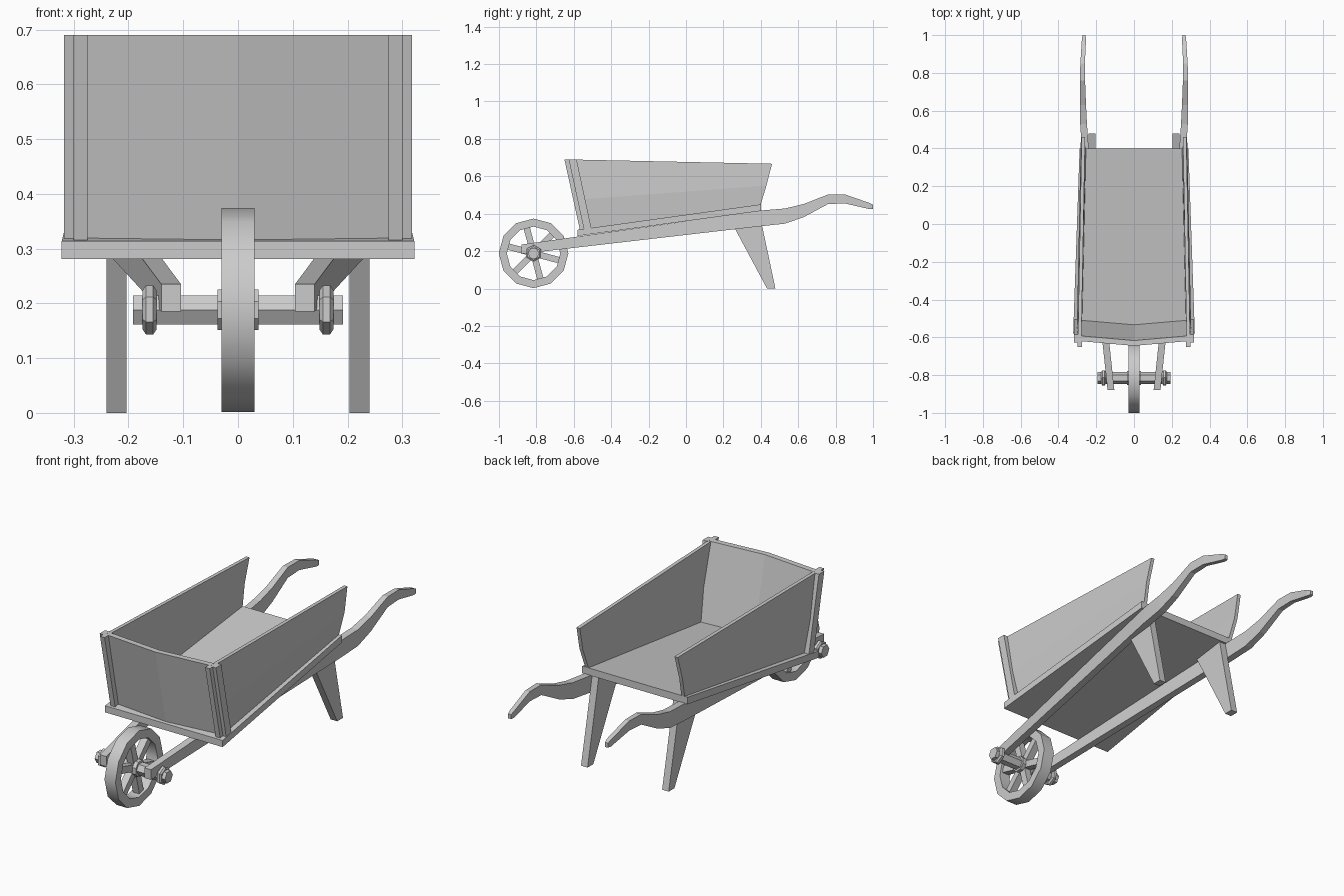
import bpy, bmesh, math
from math import sin, cos, radians, pi

if "Cube" in bpy.data.objects:
    bpy.data.objects.remove(bpy.data.objects["Cube"])

wood = bpy.data.materials.new("plain grey")
wood.diffuse_color = (0.6, 0.6, 0.6, 1)
wood.use_nodes = True
wood.node_tree.nodes["Principled BSDF"].inputs["Base Color"].default_value = wood.diffuse_color


def loft(name, rings, closed=False, mirror=False):
    """Join matching rings of points with quads; cap the ends unless closed."""
    bm = bmesh.new()
    vs = [[bm.verts.new(p) for p in r] for r in rings]
    n, m = len(vs[0]), len(vs)
    for i in range(m if closed else m - 1):
        a, b = vs[i], vs[(i + 1) % m]
        for j in range(n):
            k = (j + 1) % n
            bm.faces.new((a[j], a[k], b[k], b[j]))
    if not closed:
        bm.faces.new(vs[0])
        bm.faces.new(vs[-1][::-1])
    bmesh.ops.recalc_face_normals(bm, faces=bm.faces)
    me = bpy.data.meshes.new(name)
    bm.to_mesh(me)
    bm.free()
    me.materials.append(wood)
    ob = bpy.data.objects.new(name, me)
    bpy.context.collection.objects.link(ob)
    if mirror:
        ob.modifiers.new("mirror", 'MIRROR').use_axis[0] = True
    return ob


def slab(name, x0, x1, profile, mirror=False):
    """Side profile of (y, z) points extruded across x."""
    return loft(name, [[(x, y, z) for y, z in profile] for x in (x0, x1)], mirror=mirror)


CY, CZ = -0.815, 0.188


def disc(x, r, n, turn=0.0):
    return [(x, CY + r * cos(turn + 2 * pi * i / n), CZ + r * sin(turn + 2 * pi * i / n))
            for i in range(n)]


# Wheel rim: rectangular section swept round 12 sides
rim = loft("wheel_rim", [[(x, CY + r * cos(a), CZ + r * sin(a))
           for x, r in ((-.03, .186), (.03, .186), (.03, .143), (-.03, .143))]
           for a in [radians(30 * i) for i in range(12)]], closed=True)
bpy.context.view_layer.objects.active = rim
rim.select_set(True)
bpy.ops.object.shade_smooth_by_angle(angle=radians(35))

# Six spokes
for i in range(6):
    a = radians(45 + 60 * i)
    c, s = cos(a), sin(a)
    loft("wheel_spoke", [[(x, CY + r * c - w * s, CZ + r * s + w * c)
         for x, w in ((-.018, -.017), (.018, -.017), (.018, .017), (-.018, .017))]
         for r in (.02, .15)])

# Hub, axle and nuts
loft("wheel_hub", [disc(-.037, .04, 8, pi / 8), disc(.037, .04, 8, pi / 8)])
loft("axle", [disc(-.192, .031, 6), disc(.192, .031, 6)])
loft("axle_nut", [disc(.149, .036, 6, .5), disc(.155, .045, 6, .5),
                  disc(.168, .045, 6, .5), disc(.174, .036, 6, .5)], mirror=True)

# Long rails ending in curved handles: y, x centre, half width, z bottom, z top
rail = [(-.88, .122, .018, .185, .235), (.40, .258, .018, .333, .417),
        (.53, .267, .018, .347, .428), (.63, .270, .016, .382, .452),
        (.76, .273, .014, .452, .503), (.85, .272, .012, .455, .503),
        (.98, .265, .011, .425, .458), (1.0, .265, .008, .425, .448)]
loft("rail_and_handle", [[(x - w, y, lo), (x + w, y, lo), (x + w, y, hi), (x - w, y, hi)]
     for y, x, w, lo, hi in rail], mirror=True)

# Sloping bed, wider at the front
loft("bed", [[(-w, y, lo), (w, y, lo), (w, y, hi), (-w, y, hi)]
     for y, w, lo, hi in ((-.58, .322, .281, .314), (.40, .288, .415, .45))])

# Legs inside the rails
slab("rear_leg", .204, .240, [(.433, 0), (.478, 0), (.405, .345), (.39, .42),
                              (.22, .395), (.267, .31)], mirror=True)

# Slightly bowed side boards: outer x front/back, y front/back, z front/back
side = [(.293, .272, -.538, .398, .312, .445), (.303, .282, -.575, .43, .475, .55),
        (.297, .277, -.62, .46, .69, .667)]
loft("side_board", [[(xf - .018, yf, zf), (xf, yf, zf), (xb, yb, zb), (xb - .018, yb, zb)]
     for xf, xb, yf, yb, zf, zb in side], mirror=True)

# Front board, leaning forward with a shallow point in the middle
loft("front_board", [[(x, -.54 - d, .312), (x, -.62 - d, .69),
                      (x, -.592 - d, .69), (x, -.508 - d, .318)]
     for x, d in ((-.285, 0), (0, .025), (.285, 0))])

# Corner strips on the front and on the outside of the side boards
slab("front_corner_strip", .275, .300,
     [(-.567, .312), (-.65, .69), (-.62, .69), (-.538, .312)], mirror=True)
slab("side_corner_strip", .292, .318,
     [(-.545, .312), (-.627, .69), (-.585, .69), (-.505, .318)], mirror=True)
